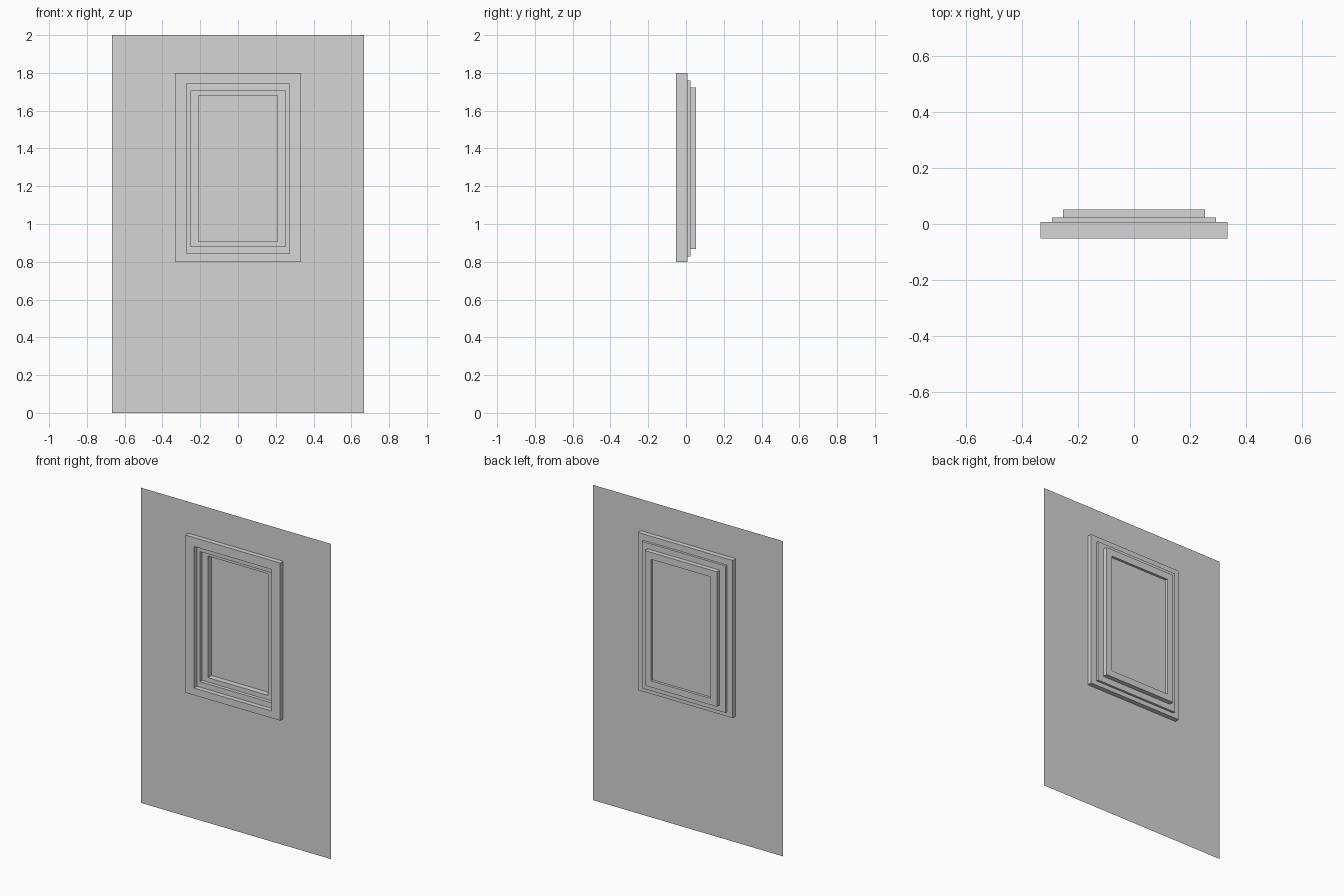
import bpy
import bmesh

cube = bpy.data.objects.get("Cube")
if cube:
    bpy.data.objects.remove(cube, do_unlink=True)

# One light grey for every part
GREY = (0.67, 0.67, 0.67, 1.0)
grey = bpy.data.materials.new("light_grey")
grey.use_nodes = True
grey.diffuse_color = GREY
grey.node_tree.nodes["Principled BSDF"].inputs["Base Color"].default_value = GREY


def finish(name, bm):
    mesh = bpy.data.meshes.new(name)
    bm.to_mesh(mesh)
    bm.free()
    mesh.materials.append(grey)
    obj = bpy.data.objects.new(name, mesh)
    bpy.context.collection.objects.link(obj)
    return obj


def rectangle(bm, half_width, bottom, top, y):
    corners = [(-half_width, bottom), (half_width, bottom), (half_width, top), (-half_width, top)]
    return [bm.verts.new((x, y, z)) for x, z in corners]


def bordered_panel(name, outer, inner, front, back=None):
    """Rectangle with a rectangular opening, extruded from front to back if back is given."""
    bm = bmesh.new()
    a = rectangle(bm, *outer, front)
    b = rectangle(bm, *inner, front)
    faces = [bm.faces.new((a[i], a[i - 3], b[i - 3], b[i])) for i in range(4)]
    if back is not None:
        solid = bmesh.ops.extrude_face_region(bm, geom=faces, use_keep_orig=True)
        moved = [v for v in solid["geom"] if isinstance(v, bmesh.types.BMVert)]
        bmesh.ops.translate(bm, verts=moved, vec=(0, back - front, 0))
        bmesh.ops.recalc_face_normals(bm, faces=bm.faces)
    return finish(name, bm)


# Thin wall with the window opening
bordered_panel("wall", (0.667, 0, 2), (0.30, 0.83, 1.77), -0.022)

# Three nested frames, stepping inward towards the back
bordered_panel("outer_frame", (0.333, 0.80, 1.80), (0.273, 0.845, 1.743), -0.052, 0.008)
bordered_panel("middle_frame", (0.293, 0.828, 1.76), (0.252, 0.88, 1.705), -0.022, 0.023)
bordered_panel("inner_frame", (0.253, 0.867, 1.723), (0.21, 0.908, 1.679), 0.0, 0.052)

# Window pane set into the inner frame, nearer its back
bm = bmesh.new()
bm.faces.new(rectangle(bm, 0.215, 0.9, 1.685, 0.036))
finish("window_pane", bm)
